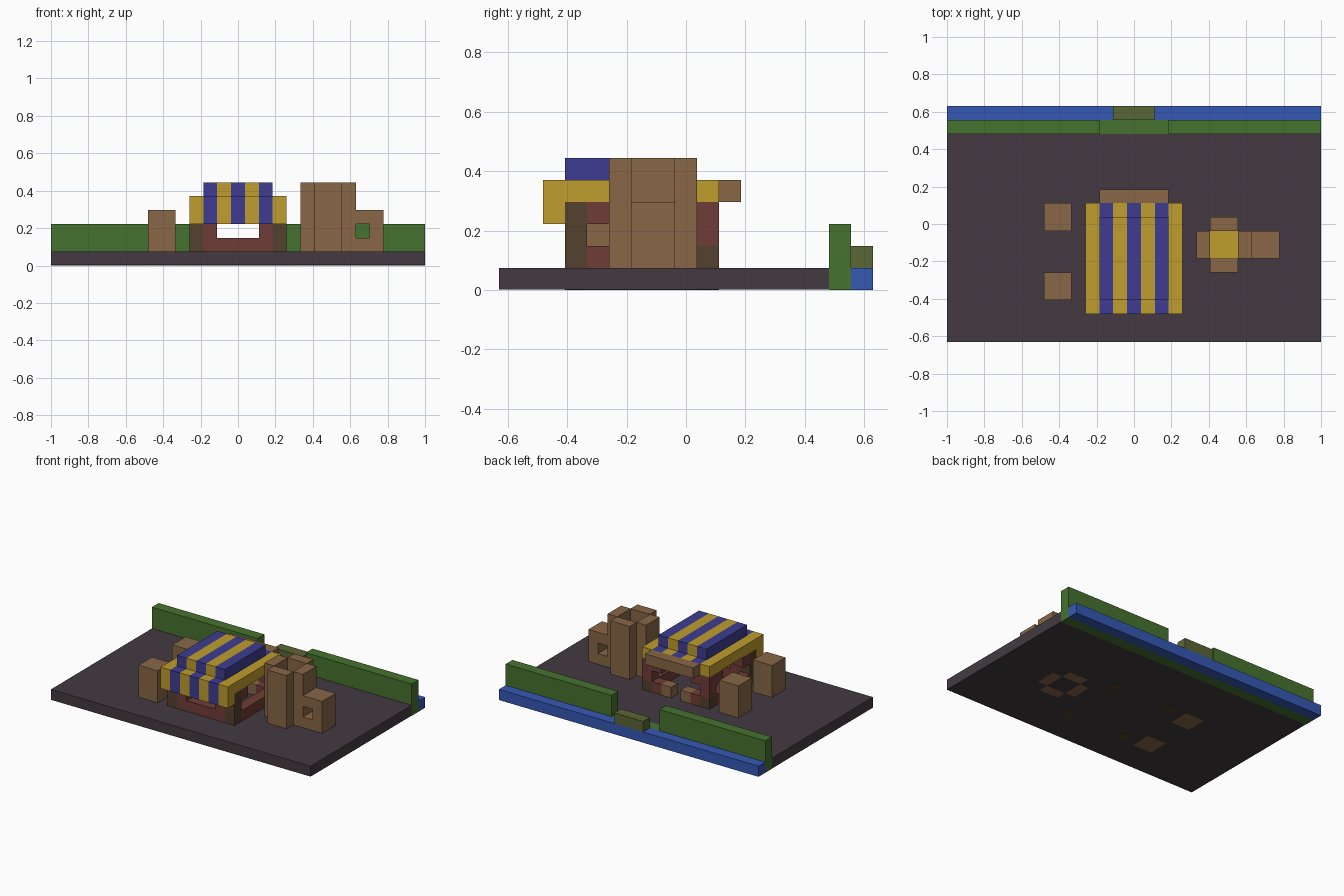
import bpy
import bmesh
from mathutils import Matrix, Vector

if "Cube" in bpy.data.objects:
    bpy.data.objects.remove(bpy.data.objects["Cube"], do_unlink=True)

UNIT = 2 / 27                        # size of one building block
ORIGIN = Vector((-13.5, -8.5, 0))    # front right corner of the block grid


def material(name, rgb):
    def linear(c):
        c /= 255
        return c / 12.92 if c < 0.04 else ((c + 0.055) / 1.055) ** 2.4
    mat = bpy.data.materials.new(name)
    mat.use_nodes = True
    colour = [linear(c) for c in rgb] + [1]
    mat.diffuse_color = colour
    shader = mat.node_tree.nodes["Principled BSDF"]
    shader.inputs["Base Color"].default_value = colour
    return mat


GROUND = material("dark grey", (67, 58, 65))
GREEN = material("hedge green", (70, 114, 46))
BLUE = material("water blue", (53, 88, 180))
OLIVE = material("olive", (90, 102, 54))
YELLOW = material("golden yellow", (192, 157, 46))
INDIGO = material("indigo", (61, 60, 146))
WOOD = material("wood brown", (136, 103, 71))
RED = material("dark red", (112, 60, 55))
DARK = material("dark brown", (83, 65, 46))


def blocks(name, mat, *boxes):
    """One object from boxes, each given by two corners in block units."""
    bm = bmesh.new()
    for low, high in boxes:
        a, b = Vector(low) + ORIGIN, Vector(high) + ORIGIN
        place = Matrix.Translation((a + b) / 2 * UNIT)
        bmesh.ops.create_cube(bm, size=UNIT, matrix=place @ Matrix.Diagonal((*(b - a), 1)))
    mesh = bpy.data.meshes.new(name)
    bm.to_mesh(mesh)
    bm.free()
    mesh.materials.append(mat)
    obj = bpy.data.objects.new(name, mesh)
    bpy.context.collection.objects.link(obj)
    return obj


# Ground, hedge, stream and bridge
blocks("ground", GROUND, ((0, 0, 0.02), (27, 15, 1)))
blocks("hedge_foot", GREEN, ((0, 15, 0), (27, 16, 1)))
blocks("hedge", GREEN, ((0, 15, 1), (11, 16, 3)), ((16, 15, 1), (27, 16, 3)))
blocks("stream", BLUE, ((0, 16, 0), (27, 17, 1)))
blocks("bridge", OLIVE, ((12, 16, 1), (15, 17, 2)))

# Stall frame, the same on both sides
for side, x, inner in (("right", 10, 11), ("left", 16, 15)):
    blocks(side + "_front_post", DARK, ((x, 3, 0), (x + 1, 4, 4)))
    blocks(side + "_back_post_foot", DARK, ((x, 9, 0), (x + 1, 10, 2)))
    blocks(side + "_back_post", RED, ((x, 9, 2), (x + 1, 10, 4)))
    blocks(side + "_low_wall", RED, ((x, 4, 1), (x + 1, 9, 2)))
    blocks(side + "_wall_brackets", RED,
           ((x, 4, 3), (x + 1, 5, 4)), ((x, 8, 3), (x + 1, 9, 4)))
    blocks(side + "_front_jamb", RED, ((inner, 3, 1), (inner + 1, 4, 4)))
    blocks(side + "_back_jamb", RED,
           ((inner, 9, 1), (inner + 1, 10, 2)), ((inner, 9, 3), (inner + 1, 10, 4)))
blocks("front_counter", RED, ((12, 3, 1), (15, 4, 2)))
blocks("back_rails", WOOD, ((12, 9, 1), (13, 10, 2)), ((14, 9, 1), (15, 10, 2)))
blocks("back_sign", WOOD, ((11, 10, 4), (16, 11, 5)))

# Striped awning: lower sheet, front valance and raised top
for i in range(7):
    x = 10 + i
    strip = [((x, 2, 4), (x + 1, 10, 5)), ((x, 2, 3), (x + 1, 3, 4))]
    if 0 < i < 6:
        strip.append(((x, 3, 5), (x + 1, 9, 6)))
    blocks(f"awning_stripe_{i + 1}", INDIGO if i % 2 else YELLOW, *strip)

# Stools
for name, y in (("front_stool", 3), ("back_stool", 8)):
    blocks(name, WOOD, ((7, y, 0), (9, y + 2, 4)))

# Giant mug with a handle and drink
blocks("mug_walls", WOOD,
       ((18, 6, 0), (19, 8, 6)), ((21, 6, 0), (22, 8, 6)),
       ((19, 5, 0), (21, 6, 6)), ((19, 8, 0), (21, 9, 6)))
blocks("mug_drink", YELLOW, ((19, 6, 1), (21, 8, 4)))
blocks("mug_handle", WOOD,
       ((22, 6, 1), (24, 8, 2)), ((23, 6, 2), (24, 8, 3)), ((22, 6, 3), (24, 8, 4)))
